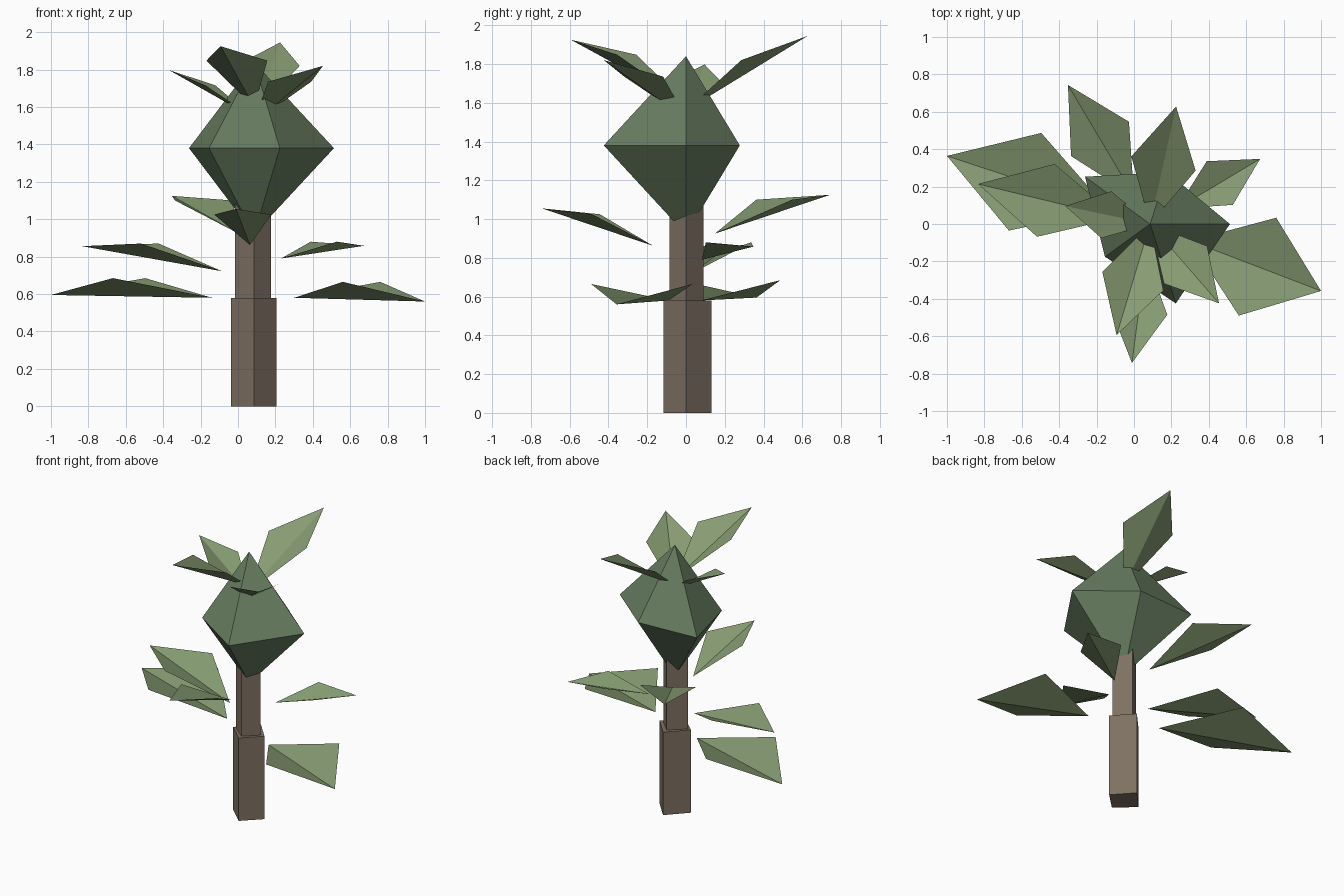
import bpy
from math import cos, sin, radians
from mathutils import Vector

if "Cube" in bpy.data.objects:
    bpy.data.objects.remove(bpy.data.objects["Cube"])

CX = 0.086  # trunk axis


def material(name, rgb):
    m = bpy.data.materials.new(name)
    m.diffuse_color = (*rgb, 1)
    m.use_nodes = True
    m.node_tree.nodes["Principled BSDF"].inputs["Base Color"].default_value = m.diffuse_color
    return m


BARK = material("bark", (0.21, 0.165, 0.125))
CROWN = material("crown_green", (0.14, 0.21, 0.12))
LEAF = material("leaf_green", (0.24, 0.33, 0.17))


def add_mesh(name, verts, faces, mat):
    me = bpy.data.meshes.new(name)
    me.from_pydata(verts, [], faces)
    me.materials.append(mat)
    ob = bpy.data.objects.new(name, me)
    bpy.context.collection.objects.link(ob)


def ring(radii, z):
    step = 360 / len(radii)
    return [Vector((CX + r * cos(radians(i * step)), r * sin(radians(i * step)), z))
            for i, r in enumerate(radii)]


def prism(name, radii, z0, z1, mat):
    n = len(radii)
    sides = [(i, (i + 1) % n, (i + 1) % n + n, i + n) for i in range(n)]
    caps = [tuple(reversed(range(n))), tuple(range(n, 2 * n))]
    add_mesh(name, ring(radii, z0) + ring(radii, z1), sides + caps, mat)


def bipyramid(name, radii, z, height, mat):
    n = len(radii)
    tips = [Vector((CX, 0, z - height)), Vector((CX, 0, z + height))]
    faces = []
    for i in range(n):
        j = (i + 1) % n
        faces += [(j, i, n), (i, j, n + 1)]
    add_mesh(name, ring(radii, z) + tips, faces, mat)


def leaf(name, base, tip, half_width, side_z):
    # Folded kite: two triangles sharing the midrib
    base, tip = Vector(base), Vector(tip)
    mid = base.lerp(tip, 0.515)
    mid.z = side_z
    d = tip - base
    across = Vector((-d.y, d.x, 0)).normalized() * half_width
    add_mesh(name, [base, tip, mid + across, mid - across],
             [(0, 1, 2), (0, 3, 1)], LEAF)


# Trunk
prism("lower_trunk", [0.119, 0.131, 0.123, 0.116], 0, 0.58, BARK)
prism("upper_trunk", [0.09, 0.09, 0.102, 0.084], 0.58, 1.16, BARK)

# Crown
bipyramid("crown", [0.427, 0.292, 0.43, 0.298, 0.446], 1.38, 0.46, CROWN)

# Leaves around the trunk
trunk_leaves = [
    ((-0.139, 0.079, 0.58), (-1.0, 0.364, 0.595), 0.275, 0.685),
    ((0.30, -0.09, 0.58), (1.0, -0.358, 0.56), 0.28, 0.665),
    ((-0.086, 0.033, 0.722), (-0.834, 0.214, 0.856), 0.20, 0.87),
    ((0.23, 0.082, 0.79), (0.674, 0.348, 0.858), 0.136, 0.88),
    ((0.0, 0.149, 0.925), (-0.353, 0.743, 1.125), 0.18, 1.10),
    ((0.064, -0.17, 0.862), (-0.011, -0.743, 1.055), 0.154, 1.025),
]
for i, spec in enumerate(trunk_leaves, 1):
    leaf(f"trunk_leaf_{i}", *spec)

# Leaves sprouting from the crown
top_leaves = [
    ((CX, 0, 1.60), (-0.093, -0.594, 1.925), 0.17, 1.848),
    ((CX, 0, 1.56), (0.225, 0.628, 1.945), 0.176, 1.82),
    ((CX, 0, 1.54), (-0.368, 0.096, 1.797), 0.128, 1.716),
    ((CX, 0, 1.52), (0.4545, -0.424, 1.82), 0.153, 1.735),
]
for i, spec in enumerate(top_leaves, 1):
    leaf(f"top_leaf_{i}", *spec)
